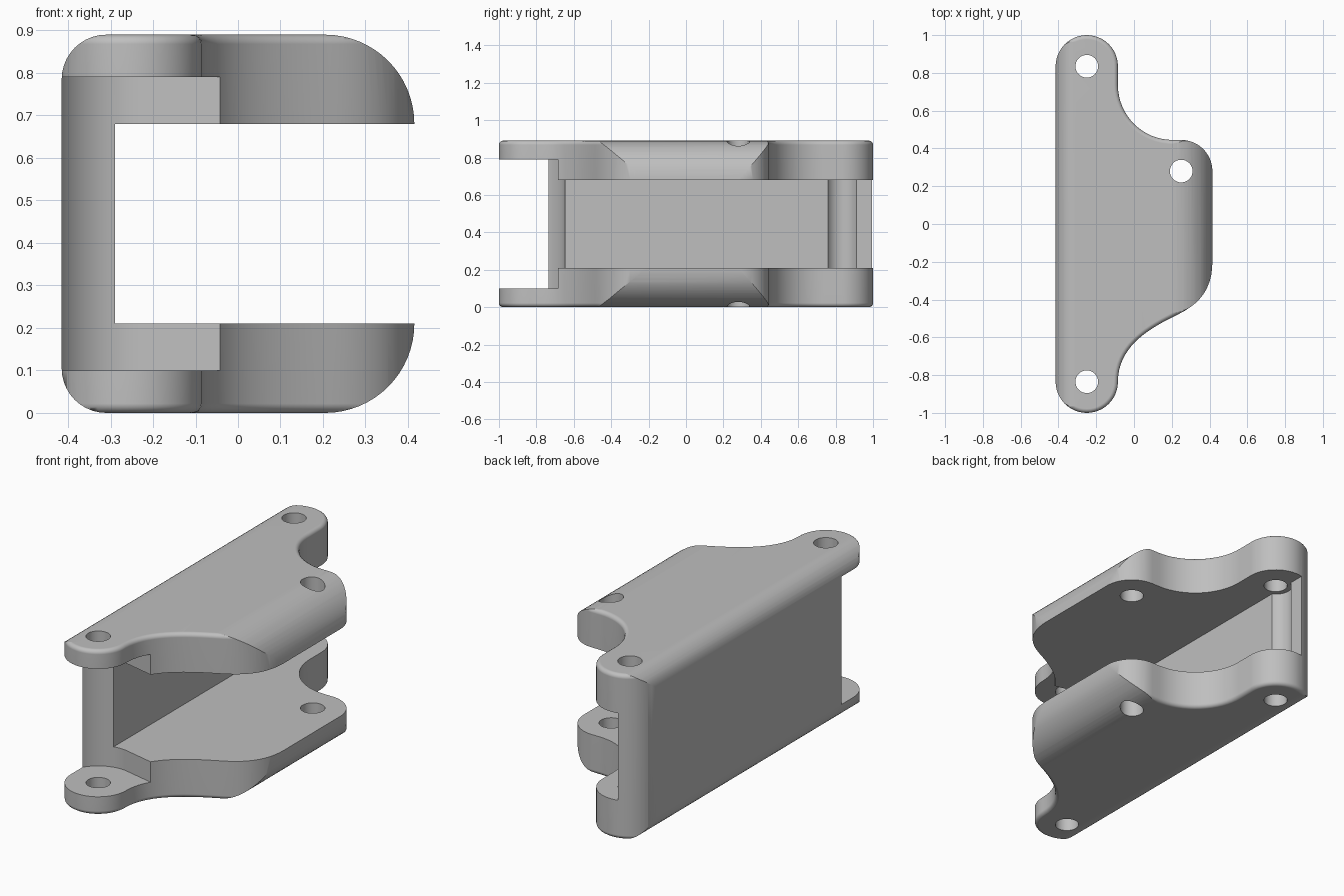
import bpy, bmesh, math
from mathutils import Vector
from mathutils.geometry import interpolate_bezier

cube = bpy.data.objects.get("Cube")
if cube:
    bpy.data.objects.remove(cube, do_unlink=True)

HALF_W, HEIGHT, END_R = 0.415, 0.89, 0.165
FRONT_PIN, BACK_PIN, SIDE_PIN = (-0.25, -0.835), (-0.25, 0.835), (0.25, 0.28)
FLOOR, CEILING = 0.21, 0.68        # channel between the two flanges
INNER_X = -0.29                    # inner face of the back wall

grey = bpy.data.materials.new("plain grey")
grey.use_nodes = True
grey.diffuse_color = (0.52, 0.52, 0.52, 1)
grey.node_tree.nodes["Principled BSDF"].inputs["Base Color"].default_value = (0.52, 0.52, 0.52, 1)


def arc(center, radius, start, end, steps=16):
    """Points on an arc, angles in degrees."""
    angles = [math.radians(start + (end - start) * i / steps) for i in range(steps + 1)]
    return [(center[0] + radius * math.cos(a), center[1] + radius * math.sin(a)) for a in angles]


def bezier(a, b, c, d, steps=16):
    pts = [Vector((*p, 0)) for p in (a, b, c, d)]
    return [(p.x, p.y) for p in interpolate_bezier(*pts, steps + 1)]


def prism(name, points, low, high, axis="z", fillet=0):
    """Extrude a closed outline along z, or along y for an x-z outline."""
    clean = [p for i, p in enumerate(points) if math.dist(p, points[i - 1]) > 1e-4]
    bm = bmesh.new()
    place = (lambda p: (p[0], p[1], low)) if axis == "z" else (lambda p: (p[0], low, p[1]))
    base = bm.faces.new([bm.verts.new(place(p)) for p in clean])
    top = bmesh.ops.extrude_face_region(bm, geom=[base], use_keep_orig=True)["geom"]
    move = Vector((0, 0, high - low)) if axis == "z" else Vector((0, high - low, 0))
    bmesh.ops.translate(bm, verts=[v for v in top if isinstance(v, bmesh.types.BMVert)], vec=move)
    bmesh.ops.recalc_face_normals(bm, faces=bm.faces)
    if fillet:
        rim = [e for e in bm.edges if abs(e.verts[0].co.z - e.verts[1].co.z) < 1e-5]
        bmesh.ops.bevel(bm, geom=rim, offset=fillet, segments=4, profile=0.5, affect="EDGES")
    mesh = bpy.data.meshes.new(name)
    bm.to_mesh(mesh)
    bm.free()
    mesh.materials.append(grey)
    obj = bpy.data.objects.new(name, mesh)
    bpy.context.collection.objects.link(obj)
    return obj


def combine(target, tool, operation="DIFFERENCE"):
    mod = target.modifiers.new(tool.name, "BOOLEAN")
    mod.operation, mod.solver, mod.object = operation, "EXACT", tool
    bpy.ops.object.select_all(action="DESELECT")
    target.select_set(True)
    bpy.context.view_layer.objects.active = target
    bpy.ops.object.modifier_apply(modifier=mod.name)
    bpy.data.objects.remove(tool, do_unlink=True)


# Plan outline: rounded ends, concave necks and a side lobe
outline = arc(BACK_PIN, END_R, 180, 0, 24)
outline += arc((0.205, 0.735), 0.29, 180, 270)
outline += arc(SIDE_PIN, END_R, 90, 0)
outline += bezier((0.415, -0.2), (0.415, -0.4), (0.28, -0.455), (0.2, -0.495))
outline += bezier((0.2, -0.495), (0.06, -0.565), (-0.085, -0.66), (-0.085, -0.835))
outline += arc(FRONT_PIN, END_R, 0, -180, 24)
bracket = prism("hinge_bracket", outline, 0, HEIGHT, fillet=0.022)

# Long edges rounded along y: tight on the wall, wide on the open side
small, wide = 0.105, 0.21
section = arc((HALF_W - wide, HEIGHT - wide), wide, 0, 90)
section += arc((small - HALF_W, HEIGHT - small), small, 90, 180, 10)
section += arc((small - HALF_W, small), small, 180, 270, 10)
section += arc((HALF_W - wide, wide), wide, -90, 0)
combine(bracket, prism("rounded_section", section, -1.2, 1.2, "y"), "INTERSECT")

# Channel between the flanges
channel = [(INNER_X, FLOOR), (1, FLOOR), (1, CEILING), (INNER_X, CEILING)]
combine(bracket, prism("channel", channel, -1.3, 1.3, "y"))

# Relief around the front pin
relief = arc(FRONT_PIN, 0.193, 180, 80, 20) + [(-0.04, -0.685), (0.2, -0.725), (0.2, -1.3), (-0.6, -1.3), (-0.6, -0.835)]
combine(bracket, prism("front_relief", relief, 0.1, HEIGHT - 0.1))

# Groove in the wall beside the back pin
groove = arc(BACK_PIN, 0.087, 0, 360, 32)[:-1]
combine(bracket, prism("back_groove", groove, FLOOR, CEILING))

# Pin holes
for pin in (FRONT_PIN, BACK_PIN, SIDE_PIN):
    combine(bracket, prism("pin_hole", arc(pin, 0.06, 0, 360, 32)[:-1], -0.1, 1))

bpy.ops.object.shade_smooth_by_angle(angle=math.radians(30))
weighted = bracket.modifiers.new("even_shading", "WEIGHTED_NORMAL")
weighted.keep_sharp = True
